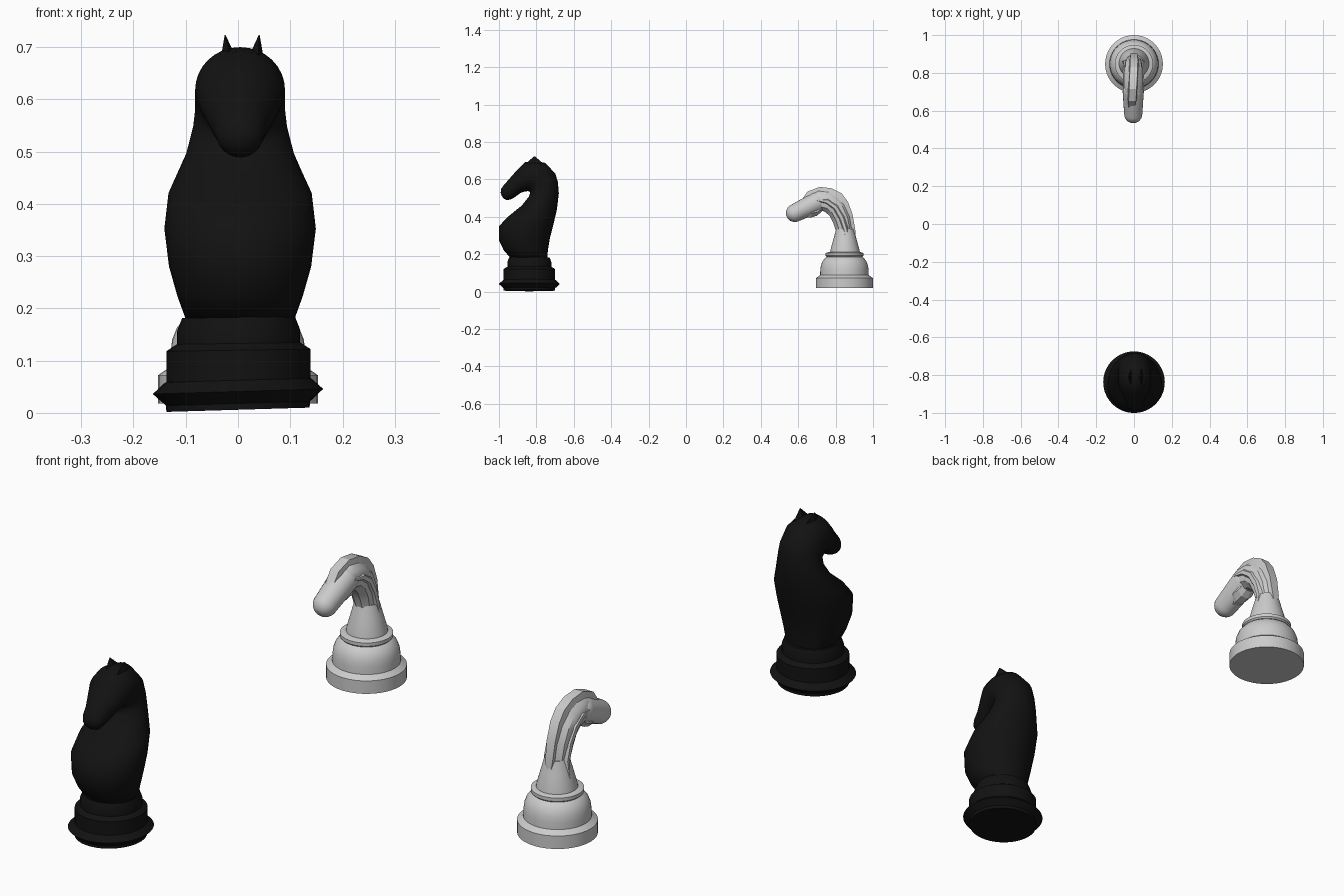
import bpy, bmesh, math
from mathutils import Vector, Matrix

black = bpy.data.materials.new("black_paint")
black.diffuse_color = (0.006, 0.006, 0.006, 1)


def make_object(name, rings, caps=True, angle=30, mat=None):
    """Skin a list of equal-length point rings; cap both ends."""
    bm = bmesh.new()
    loops = [[bm.verts.new(p) for p in r] for r in rings]
    n = len(loops[0])
    for a, b in zip(loops, loops[1:]):
        for i in range(n):
            j = (i + 1) % n
            bm.faces.new((a[i], a[j], b[j], b[i]))
    if caps:
        bm.faces.new(loops[0][::-1])
        bm.faces.new(loops[-1])
    bmesh.ops.recalc_face_normals(bm, faces=bm.faces)
    me = bpy.data.meshes.new(name)
    bm.to_mesh(me)
    bm.free()
    ob = bpy.data.objects.new(name, me)
    bpy.context.collection.objects.link(ob)
    if mat:
        me.materials.append(mat)
    bpy.ops.object.select_all(action='DESELECT')
    ob.select_set(True)
    bpy.context.view_layer.objects.active = ob
    if angle:
        bpy.ops.object.shade_smooth_by_angle(angle=math.radians(angle))
    return ob


def lathe(name, profile, y, x=0, tilt=0, seg=40, **kw):
    """Turned part from (radius, z) pairs; tilt slants the low rings about y."""
    rings = []
    for r, z in profile:
        ring = []
        for i in range(seg):
            t = 2 * math.pi * i / seg
            px = r * math.cos(t)
            ring.append((x + px, y + r * math.sin(t), z + tilt * px))
        rings.append(ring)
    return make_object(name, rings, **kw)


def loft(name, sections, x=0, seg=32, phase=0, **kw):
    """Oval sections: inner (y,z), outer (y,z), half width."""
    rings = []
    for ay, az, by, bz, w in sections:
        cy, cz, dy, dz = (ay + by) / 2, (az + bz) / 2, (by - ay) / 2, (bz - az) / 2
        ring = []
        for i in range(seg):
            t = 2 * math.pi * (i + phase) / seg
            c = math.cos(t)
            ring.append((x + w * math.sin(t), cy + dy * c, cz + dz * c))
        rings.append(ring)
    return make_object(name, rings, **kw)


def capsule(name, y0, z0, r0, y1, z1, r1, x=0):
    """Round-ended rod lying in the yz plane."""
    p0, p1 = Vector((x, y0, z0)), Vector((x, y1, z1))
    d = (p1 - p0).normalized()
    up, side = d.cross(Vector((1, 0, 0))), Vector((1, 0, 0))
    stations = []
    for k in range(1, 9):
        a = math.pi / 2 * k / 8
        stations.append((p0 - d * r0 * math.cos(a), r0 * math.sin(a)))
    for k in range(8, 0, -1):
        a = math.pi / 2 * k / 8
        stations.append((p1 + d * r1 * math.cos(a), r1 * math.sin(a)))
    rings = [[c + side * r * math.cos(2 * math.pi * i / 24) + up * r * math.sin(2 * math.pi * i / 24)
              for i in range(24)] for c, r in stations]
    return make_object(name, rings, angle=40)


# ---- Black knight ----
BY = -0.8375
lathe("black_base_foot", [(0.137, 0.006), (0.138, 0.018), (0.163, 0.041), (0.14, 0.062), (0.12, 0.066)],
      BY, tilt=0.03, angle=30, mat=black)
lathe("black_base_collar", [(0.138, 0.05), (0.138, 0.12), (0.118, 0.133), (0.118, 0.157),
                            (0.108, 0.183)], BY, x=0.001, tilt=0.015, angle=30, mat=black)
loft("black_body", [
    (-0.935, 0.175, -0.742, 0.178, 0.103),
    (-0.975, 0.222, -0.738, 0.225, 0.12),
    (-1.0, 0.275, -0.728, 0.285, 0.136),
    (-1.0, 0.35, -0.71, 0.355, 0.145),
    (-0.95, 0.402, -0.69, 0.44, 0.137),
    (-0.878, 0.46, -0.68, 0.525, 0.104),
    (-0.84, 0.508, -0.685, 0.585, 0.09),
    (-0.833, 0.53, -0.698, 0.63, 0.086),
    (-0.842, 0.537, -0.752, 0.688, 0.086),
    (-0.862, 0.536, -0.81, 0.70, 0.086),
    (-0.885, 0.527, -0.86, 0.692, 0.08),
    (-0.92, 0.502, -0.905, 0.648, 0.062),
    (-0.94, 0.492, -0.94, 0.608, 0.05),
    (-0.958, 0.489, -0.972, 0.572, 0.044),
    (-0.974, 0.496, -0.988, 0.55, 0.032),
    (-0.986, 0.512, -0.991, 0.53, 0.012),
], x=0.004, angle=80, mat=black)

# pointed ears leaning outward
for side, label in ((-1, "left"), (1, "right")):
    tip = Vector((0.008 + side * 0.033, -0.81, 0.726))
    foot = [Vector((0.008 + side * 0.027 + a * 0.013, -0.81 + b * 0.045, 0.685))
            for a, b in ((1, 0), (0.3, 1), (-1, 0), (0.3, -1))]
    make_object("black_ear_" + label, [foot, [tip + (p - tip) * 0.06 for p in foot]],
                angle=0, mat=black)

# ---- Grey knight ----
GY = 0.847
lathe("grey_base", [(0.153, 0.018), (0.153, 0.072), (0.13, 0.088), (0.129, 0.115), (0.126, 0.14),
                    (0.117, 0.163), (0.103, 0.18), (0.092, 0.187), (0.092, 0.192)], GY)
lathe("grey_collar", [(0.095, 0.186), (0.101, 0.192), (0.101, 0.206), (0.085, 0.212)], GY)
lathe("grey_stem", [(0.08, 0.205), (0.078, 0.222), (0.062, 0.28), (0.047, 0.335)], GY + 0.003)

# curved neck, low-poly cross-section
loft("grey_neck", [
    (0.81, 0.26, 0.898, 0.26, 0.04),
    (0.803, 0.315, 0.896, 0.325, 0.045),
    (0.785, 0.365, 0.884, 0.405, 0.05),
    (0.765, 0.405, 0.855, 0.47, 0.052),
    (0.737, 0.427, 0.815, 0.515, 0.053),
    (0.71, 0.43, 0.765, 0.54, 0.053),
    (0.675, 0.43, 0.71, 0.545, 0.05),
    (0.645, 0.42, 0.655, 0.515, 0.042),
], seg=10, phase=0.5, x=-0.003, angle=35)

# muzzle and jaw
capsule("grey_head", 0.582, 0.42, 0.048, 0.7, 0.478, 0.056, x=-0.004)
loft("grey_jaw", [(0.64, 0.392, 0.655, 0.46, 0.03), (0.668, 0.393, 0.69, 0.48, 0.042),
                  (0.7, 0.403, 0.72, 0.48, 0.042), (0.725, 0.425, 0.735, 0.48, 0.03)],
     seg=8, phase=0.5, x=-0.004, angle=0)

# mane ridge following the neck: (y, z, outward y, outward z, half width, x shift)
path = [(0.905, 0.275, 1, 0.1, 0.008, 0), (0.905, 0.33, 1, 0.1, 0.022, 0),
        (0.89, 0.415, 1, 0.3, 0.026, 0), (0.865, 0.482, 1, 0.6, 0.027, 0),
        (0.832, 0.525, 0.7, 1, 0.027, -0.001), (0.78, 0.552, 0.3, 1, 0.027, -0.003),
        (0.715, 0.56, 0, 1, 0.026, -0.006), (0.65, 0.535, -0.5, 1, 0.026, -0.009),
        (0.615, 0.485, -1, 0.7, 0.024, -0.011)]
rings = []
for y, z, oy, oz, w, dx in path:
    p, o = Vector((dx, y, z)), Vector((0, oy, oz)).normalized()
    s = Vector((1, 0, 0))
    rings.append([p - s * w * 0.75, p + s * w * 0.75,
                  p + s * w - o * 0.035, p - s * w - o * 0.035])
make_object("grey_mane", rings, angle=25)

# side ribs that run down the neck and end in points on the stem
for side, label in ((-1, "left"), (1, "right")):
    rib = [(0.858, 0.25, 0.056, 0.004), (0.853, 0.33, 0.044, 0.018), (0.832, 0.395, 0.044, 0.022),
           (0.8, 0.45, 0.046, 0.022), (0.755, 0.482, 0.046, 0.02), (0.7, 0.49, 0.044, 0.008)]
    rings = []
    for i, (y, z, x, h) in enumerate(rib):
        a, b = rib[max(i - 1, 0)], rib[min(i + 1, len(rib) - 1)]
        d = Vector((0, b[0] - a[0], b[1] - a[1])).normalized()
        n = Vector((0, d.z, -d.y)) * h
        p, o = Vector((side * x - 0.002, y, z)), Vector((side * 0.01, 0, 0))
        rings.append([p - n - o, p - n * 0.4 + o, p + n * 0.4 + o, p + n - o])
    make_object("grey_neck_rib_" + label, rings, angle=25)
